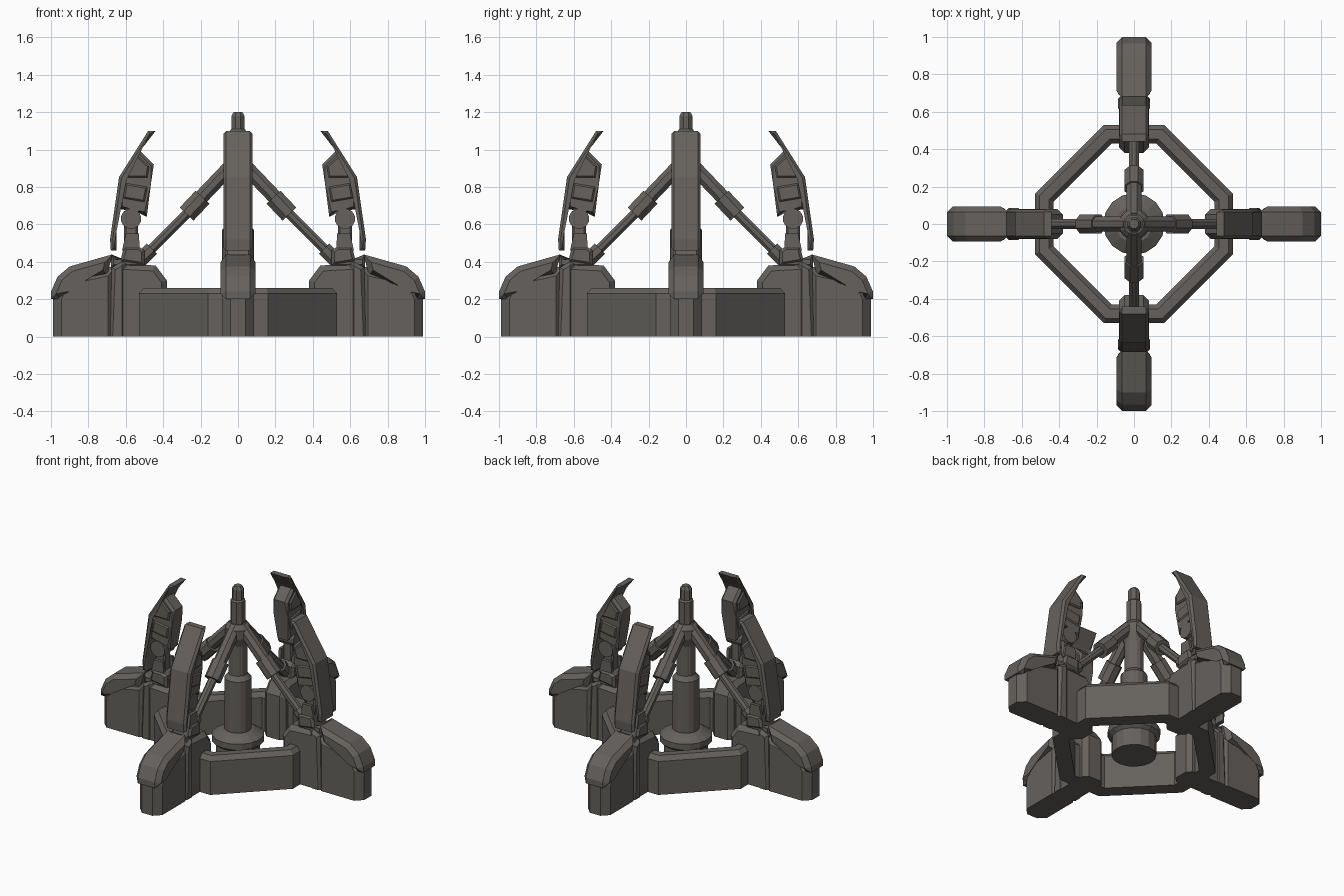
import bpy, bmesh, math
from mathutils import Vector, Matrix

if "Cube" in bpy.data.objects:
    bpy.data.objects.remove(bpy.data.objects["Cube"])

mat = bpy.data.materials.new("dark_metal")
mat.diffuse_color = (0.13, 0.12, 0.11, 1)
mat.use_nodes = True
mat.node_tree.nodes["Principled BSDF"].inputs["Base Color"].default_value = mat.diffuse_color


def finish(name, bm, copies=1):
    """Turn a bmesh into one object, or into copies spun about the z axis."""
    bmesh.ops.recalc_face_normals(bm, faces=bm.faces)
    me = bpy.data.meshes.new(name)
    bm.to_mesh(me)
    bm.free()
    me.materials.append(mat)
    for i in range(copies):
        ob = bpy.data.objects.new(f"{name}_{i + 1}" if copies > 1 else name, me)
        ob.rotation_euler.z = i * math.tau / copies
        bpy.context.collection.objects.link(ob)


def slab(name, profile, half, chamfer=0.0, y=0.0):
    """Side profile (radius, z) extruded across the arm, with chamfered rims."""
    bm = bmesh.new()
    a = [bm.verts.new((x, y - half, z)) for x, z in profile]
    b = [bm.verts.new((x, y + half, z)) for x, z in profile]
    caps = [bm.faces.new(a), bm.faces.new(b[::-1])]
    n = len(a)
    for i in range(n):
        bm.faces.new((a[i], b[i], b[(i + 1) % n], a[(i + 1) % n]))
    if chamfer:
        rim = [e for f in caps for e in f.edges if max(v.co.z for v in e.verts) > 0.001]
        bmesh.ops.bevel(bm, geom=rim, offset=chamfer, segments=1, affect='EDGES', clamp_overlap=True)
    finish(name, bm, 4)


def rod(name, p, q, r1, r2, sides=8):
    """Straight faceted rod between two points, repeated on every arm."""
    p, q = Vector(p), Vector(q)
    d = q - p
    bm = bmesh.new()
    m = Matrix.Translation((p + q) / 2) @ d.to_track_quat('Z', 'Y').to_matrix().to_4x4()
    m = m @ Matrix.Rotation(math.pi / sides, 4, 'Z')
    bmesh.ops.create_cone(bm, cap_ends=True, segments=sides, radius1=r1, radius2=r2, depth=d.length, matrix=m)
    finish(name, bm, 4)


def lathe(name, profile, sides, phase=0.0):
    """Faceted solid of revolution from (radius, z) points."""
    bm = bmesh.new()
    rings = []
    for r, z in profile:
        angles = [phase + i * math.tau / sides for i in range(sides)]
        rings.append([bm.verts.new((r * math.cos(t), r * math.sin(t), z)) for t in angles])
    for lo, hi in zip(rings, rings[1:]):
        for i in range(sides):
            j = (i + 1) % sides
            bm.faces.new((lo[i], lo[j], hi[j], hi[i]))
    bm.faces.new(rings[0][::-1])
    bm.faces.new(rings[-1])
    finish(name, bm)


# Octagonal base wall: (half size, corner) offsets swept through a wall section
bm = bmesh.new()
rings = []
for size, corner, z in [(0.53, 0.16, 0), (0.53, 0.16, 0.23), (0.505, 0.15, 0.26),
                        (0.455, 0.13, 0.26), (0.43, 0.12, 0.23), (0.43, 0.12, 0)]:
    ring = []
    for k in range(4):
        rot = Matrix.Rotation(k * math.pi / 2, 3, 'Z')
        ring += [bm.verts.new(rot @ Vector((size, s * corner, z))) for s in (-1, 1)]
    rings.append(ring)
for k in range(6):
    lo, hi = rings[k], rings[(k + 1) % 6]
    for i in range(8):
        j = (i + 1) % 8
        bm.faces.new((lo[i], lo[j], hi[j], hi[i]))
finish("base_wall", bm)

# Feet: inner block, raised rib, outer body and its curved armour cap
slab("foot_block", [(0.38, 0), (0.38, 0.3), (0.44, 0.38), (0.62, 0.39), (0.66, 0.36), (0.66, 0)], 0.08, 0.03)
slab("foot_rib", [(0.6, 0), (0.6, 0.39), (0.62, 0.4), (0.675, 0.37), (0.69, 0)], 0.085, 0.02)
slab("foot_body", [(0.65, 0), (0.65, 0.38), (0.88, 0.33), (0.95, 0.29), (0.99, 0.21), (0.99, 0)], 0.085, 0.045)
slab("foot_cap", [(0.7, 0.33), (0.67, 0.44), (0.9, 0.375), (0.965, 0.32), (1.0, 0.24),
                  (1.0, 0.2), (0.95, 0.2), (0.93, 0.26), (0.87, 0.3)], 0.093, 0.035)
slab("foot_top_plate", [(0.5, 0.37), (0.5, 0.4), (0.62, 0.4), (0.68, 0.44), (0.68, 0.37)], 0.06, 0.015)

# Hinges carrying the claws
slab("hinge_block", [(0.5, 0.38), (0.5, 0.46), (0.53, 0.48), (0.61, 0.48), (0.63, 0.4)], 0.07, 0.015)
slab("hinge_post", [(0.535, 0.45), (0.535, 0.6), (0.61, 0.6), (0.61, 0.45)], 0.035, 0.01)
for side in (-1, 1):
    slab("hinge_lug", [(0.525, 0.46), (0.53, 0.55), (0.6, 0.55), (0.62, 0.46)], 0.01, 0, side * 0.05)
rod("hinge_pin", (0.572, -0.06, 0.63), (0.572, 0.06, 0.63), 0.055, 0.055, 12)

# Claws: armour back, inner body and side panels
slab("claw_back", [(0.44, 1.1), (0.48, 1.1), (0.636, 0.853), (0.684, 0.52), (0.68, 0.46), (0.65, 0.46),
                   (0.65, 0.56), (0.61, 0.84), (0.51, 1.01)], 0.077, 0.014)
slab("claw_body", [(0.45, 0.92), (0.465, 0.82), (0.488, 0.64), (0.55, 0.69), (0.635, 0.68),
                   (0.625, 0.84), (0.53, 1.0)], 0.055, 0.015)
slab("claw_upper_panel", [(0.475, 0.91), (0.485, 0.85), (0.6, 0.85), (0.59, 0.89), (0.54, 0.97)], 0.066, 0.008)
slab("claw_lower_panel", [(0.5, 0.72), (0.485, 0.8), (0.6, 0.82), (0.615, 0.74)], 0.063, 0.008)

# Struts: sleeve, collar, piston rod and foot socket
rod("strut_sleeve", (0.03, 0, 0.92), (0.24, 0, 0.7), 0.042, 0.042)
rod("strut_collar", (0.19, 0, 0.745), (0.275, 0, 0.655), 0.055, 0.055)
rod("strut_piston", (0.26, 0, 0.67), (0.5, 0, 0.43), 0.028, 0.028)
rod("strut_socket", (0.46, 0, 0.47), (0.53, 0, 0.4), 0.042, 0.042)

# Central column
lathe("column_base", [(0.14, 0), (0.14, 0.12), (0.165, 0.14), (0.165, 0.18), (0.1, 0.22)], 16)
lathe("column_shaft", [(0.085, 0.15), (0.085, 0.57), (0.06, 0.6), (0.06, 0.84)], 16)
lathe("column_collar", [(0.06, 0.8), (0.08, 0.86), (0.08, 0.92), (0.055, 0.95)], 12)
lathe("column_tip", [(0.048, 0.9), (0.048, 1.1), (0.038, 1.11), (0.038, 1.18), (0.025, 1.2)], 8, math.pi / 8)
